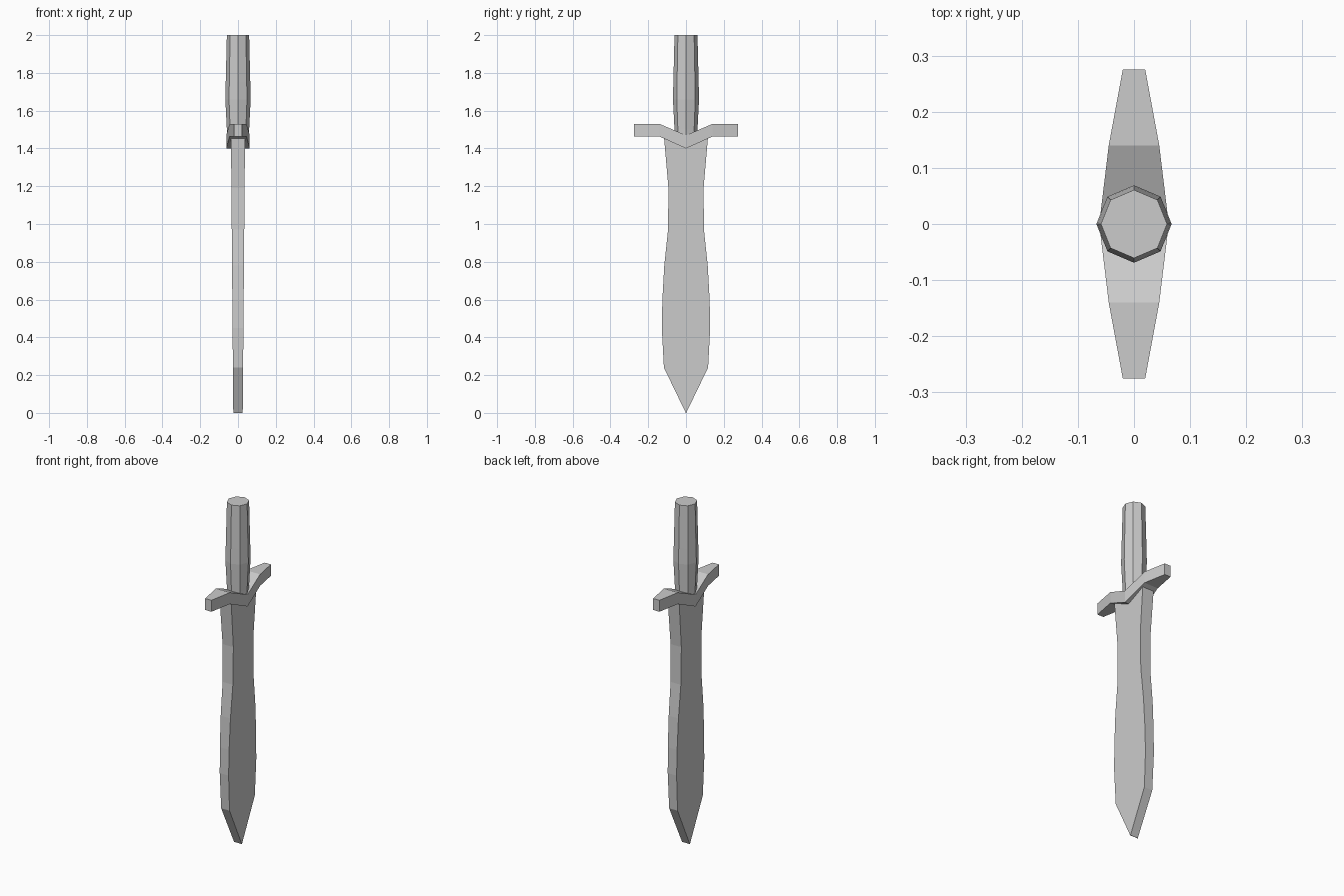
import bpy, bmesh
from math import cos, sin, pi

if "Cube" in bpy.data.objects:
    bpy.data.objects.remove(bpy.data.objects["Cube"])


def loft(name, rings):
    """Skin a list of equal-length vertex rings and cap both ends."""
    bm = bmesh.new()
    vs = [[bm.verts.new(p) for p in ring] for ring in rings]
    n = len(vs[0])
    for a, b in zip(vs, vs[1:]):
        for i in range(n):
            j = (i + 1) % n
            bm.faces.new((a[i], a[j], b[j], b[i]))
    bm.faces.new(vs[0])
    bm.faces.new(vs[-1])
    bmesh.ops.remove_doubles(bm, verts=bm.verts, dist=1e-5)
    bmesh.ops.recalc_face_normals(bm, faces=bm.faces)
    me = bpy.data.meshes.new(name)
    bm.to_mesh(me)
    bm.free()
    ob = bpy.data.objects.new(name, me)
    bpy.context.collection.objects.link(ob)
    return ob


# Blade: leaf-shaped outline (z, half width), slightly thicker toward the guard
outline = [(0.0, 0.001), (0.24, 0.117), (0.45, 0.128), (0.60, 0.125), (0.78, 0.115),
           (0.97, 0.095), (1.19, 0.093), (1.455, 0.116)]
blade_rings = []
for z, w in outline:
    t = 0.025 + 0.0083 * z
    blade_rings.append([(-t, -w, z), (t, -w, z), (t, w, z), (-t, w, z)])
loft("blade", blade_rings)

# Crossguard: mirrored stations (y, bottom z, top z, half thickness)
half = [(0.0, 1.40, 1.47, 0.062), (0.14, 1.463, 1.53, 0.045), (0.275, 1.463, 1.53, 0.02)]
stations = [(-y, b, t, x) for y, b, t, x in reversed(half[1:])] + half
loft("crossguard", [[(-x, y, b), (x, y, b), (x, y, t), (-x, y, t)]
                    for y, b, t, x in stations])

# Grip: eight-sided, swelling in the middle (z, radius)
grip = [(1.44, 0.057), (1.50, 0.059), (1.66, 0.067), (1.75, 0.065), (2.0, 0.059)]
loft("grip", [[(r * cos(i * pi / 4), 1.03 * r * sin(i * pi / 4), z) for i in range(8)]
              for z, r in grip])
